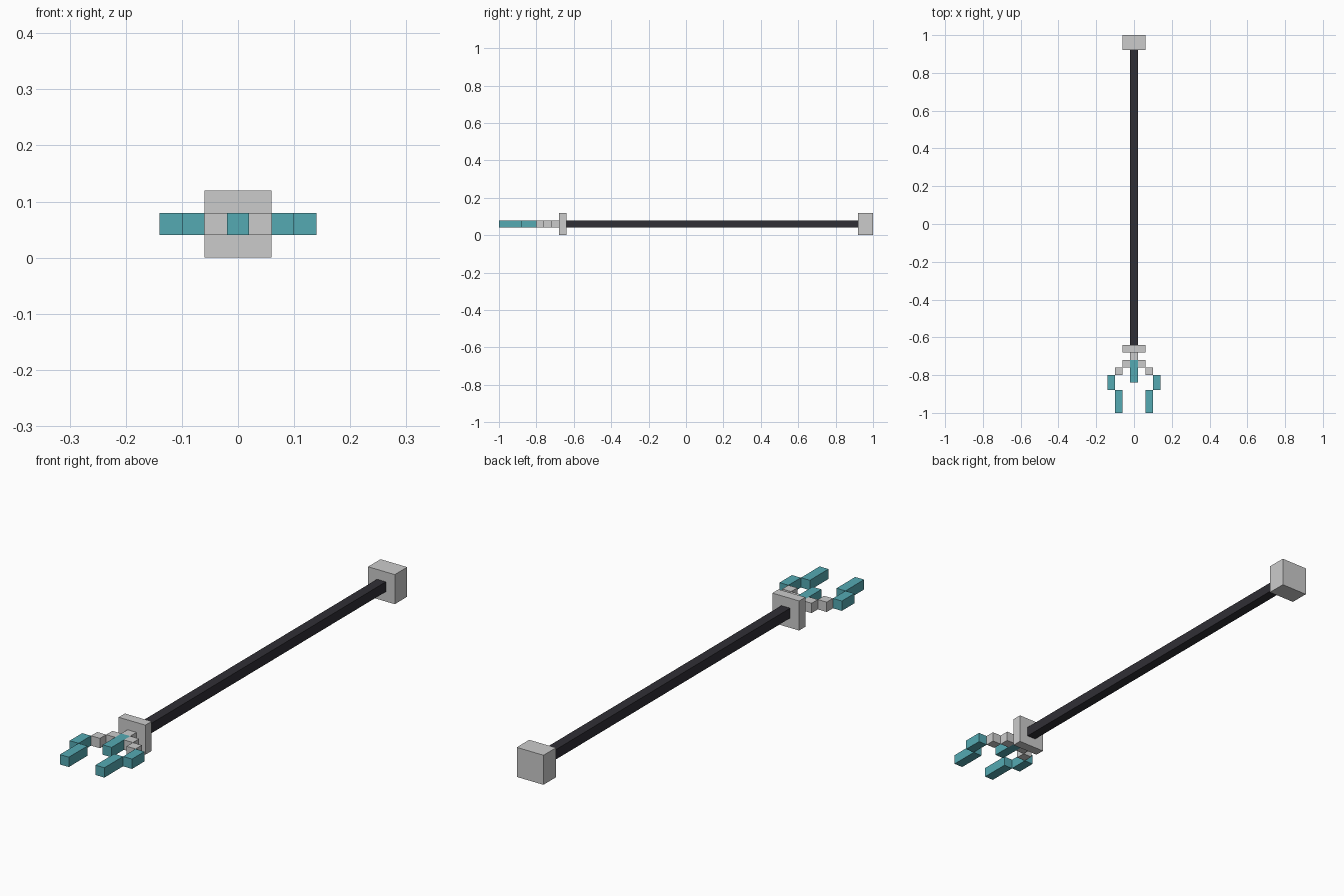
import bpy
import bmesh
from mathutils import Matrix, Vector

if "Cube" in bpy.data.objects:
    bpy.data.objects.remove(bpy.data.objects["Cube"])


def material(name, rgb):
    mat = bpy.data.materials.new(name)
    mat.diffuse_color = (*rgb, 1)
    mat.use_nodes = True
    mat.node_tree.nodes["Principled BSDF"].inputs["Base Color"].default_value = mat.diffuse_color
    return mat


def box(name, x, y, z, mat=None):
    """Box given by its (min, max) range on each axis."""
    lo, hi = Vector((x[0], y[0], z[0])), Vector((x[1], y[1], z[1]))
    bm = bmesh.new()
    bmesh.ops.create_cube(bm, size=1, matrix=Matrix.Diagonal((*(hi - lo), 1)))
    mesh = bpy.data.meshes.new(name)
    bm.to_mesh(mesh)
    bm.free()
    obj = bpy.data.objects.new(name, mesh)
    obj.location = (lo + hi) / 2
    bpy.context.collection.objects.link(obj)
    if mat:
        mesh.materials.append(mat)
    return obj


teal = material("teal", (0.09, 0.40, 0.45))
dark = material("dark", (0.03, 0.028, 0.036))
U = 0.04                      # block size
MID, FULL = (U, 2 * U), (0, 3 * U)
CORE, WIDE = (-U / 2, U / 2), (-1.5 * U, 1.5 * U)

# Shaft with its end block and collar
box("shaft", CORE, (-0.64, 0.92), MID, dark)
box("pommel", WIDE, (0.92, 1.0), FULL)
box("collar", WIDE, (-0.68, -0.64), FULL)

# Fork centre
box("neck", CORE, (-0.72, -0.68), MID)
box("centre_prong", CORE, (-0.84, -0.72), MID, teal)

# Stepped prongs, mirrored left and right
steps = [
    ("inner_arm", 0.02, (-0.76, -0.72), None),
    ("outer_arm", 0.06, (-0.80, -0.76), None),
    ("prong_base", 0.10, (-0.88, -0.80), teal),
    ("prong_tip", 0.06, (-1.00, -0.88), teal),
]
for side, s in (("left", -1), ("right", 1)):
    for name, x, y, mat in steps:
        box(f"{side}_{name}", sorted((s * x, s * (x + U))), y, MID, mat)
